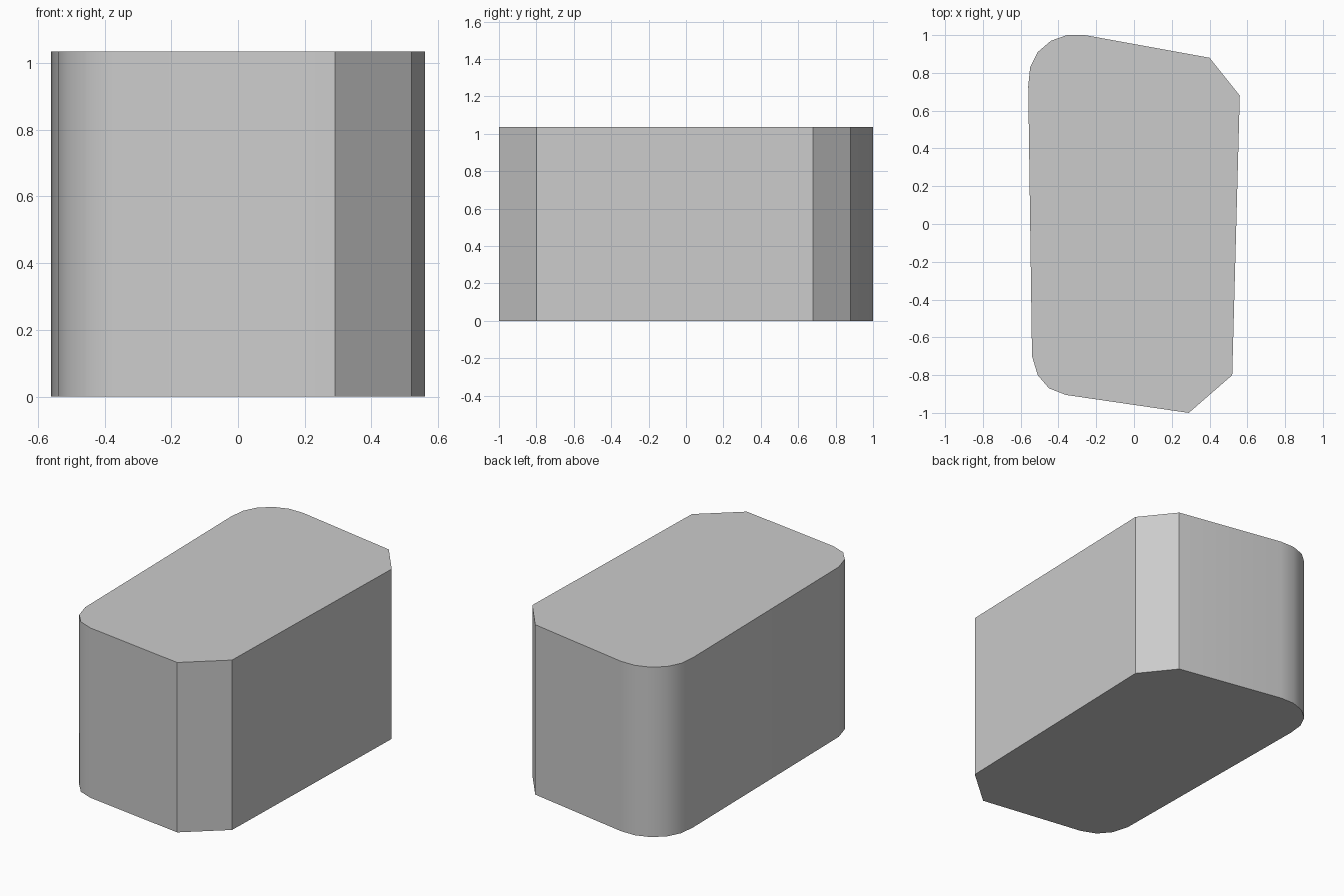
import bpy, bmesh, math

if "Cube" in bpy.data.objects:
    bpy.data.objects.remove(bpy.data.objects["Cube"])

HEIGHT = 1.035

# Plan outline, counter-clockwise: two chamfered right corners, two rounded left corners
outline = [
    (0.29, -1.0), (0.52, -0.80),
    (0.56, 0.68), (0.40, 0.88),
    (-0.26, 1.0), (-0.355, 1.0), (-0.44, 0.97), (-0.51, 0.91), (-0.55, 0.83), (-0.56, 0.73),
    (-0.54, -0.70), (-0.51, -0.80), (-0.45, -0.87), (-0.36, -0.905),
]

# Solid block: base face extruded straight up
bm = bmesh.new()
base = bm.faces.new([bm.verts.new((x, y, 0)) for x, y in outline])
top = bmesh.ops.extrude_face_region(bm, geom=[base], use_keep_orig=True)
bmesh.ops.translate(bm, vec=(0, 0, HEIGHT),
                    verts=[v for v in top["geom"] if isinstance(v, bmesh.types.BMVert)])
bmesh.ops.recalc_face_normals(bm, faces=bm.faces)
mesh = bpy.data.meshes.new("rounded_block")
bm.to_mesh(mesh)
bm.free()
block = bpy.data.objects.new("rounded_block", mesh)
bpy.context.collection.objects.link(block)

# Smooth the rounded corners, keep the chamfers and rims sharp
bpy.context.view_layer.objects.active = block
block.select_set(True)
bpy.ops.object.shade_smooth_by_angle(angle=math.radians(32))
